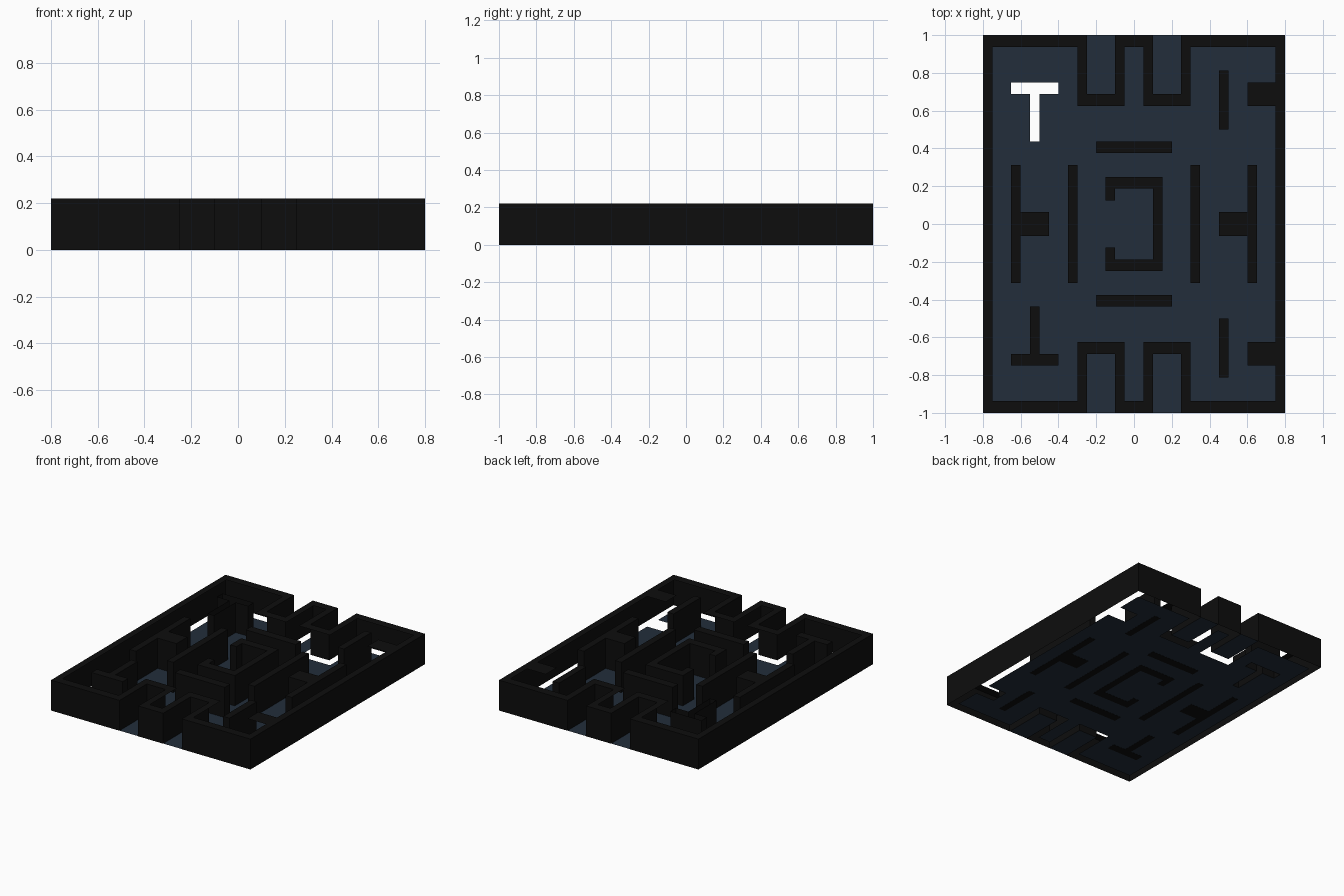
import bpy, bmesh

if "Cube" in bpy.data.objects:
    bpy.data.objects.remove(bpy.data.objects["Cube"])

H = 0.22            # wall height
CX, CY = 0.05, 0.0625   # maze cell size


def material(name, rgb):
    m = bpy.data.materials.new(name)
    m.diffuse_color = (*rgb, 1)
    m.use_nodes = True
    m.node_tree.nodes["Principled BSDF"].inputs["Base Color"].default_value = m.diffuse_color
    return m


BLACK = material("wall black", (0.004, 0.004, 0.004))
BLUE = material("floor dark blue", (0.016, 0.027, 0.043))


def finish(bm, name, mat):
    mesh = bpy.data.meshes.new(name)
    bm.to_mesh(mesh)
    bm.free()
    mesh.materials.append(mat)
    ob = bpy.data.objects.new(name, mesh)
    bpy.context.collection.objects.link(ob)
    return ob


def prism(bm, outline, caps=True):
    """Upright walls along an outline, optionally closed top and bottom."""
    low = [bm.verts.new((x, y, 0)) for x, y in outline]
    top = [bm.verts.new((x, y, H)) for x, y in outline]
    n = len(outline)
    for i in range(n):
        j = (i + 1) % n
        bm.faces.new((low[i], low[j], top[j], top[i]))
    if caps:
        bm.faces.new(top)
        bm.faces.new(low[::-1])
    bmesh.ops.recalc_face_normals(bm, faces=bm.faces)


def wall(name, outline, sx=1, sy=1, caps=True):
    bm = bmesh.new()
    prism(bm, [(x * sx, y * sy) for x, y in outline], caps)
    return finish(bm, name, BLACK)


def rect(x0, x1, y0, y1):
    return [(x0, y0), (x1, y0), (x1, y1), (x0, y1)]


# Rim: outside faces with notches, and tops; open underneath and towards the room
quarter = [(0.1, 1), (0.1, 0.6875), (0.25, 0.6875), (0.25, 1), (0.8, 1)]
back = [(-x, y) for x, y in quarter[::-1]] + quarter
perimeter = back + [(x, -y) for x, y in back[::-1]]
half_tops = [  # x0, x1, y0, y1 of the back right quarter
    (0, 0.05, 0.9375, 1), (0.05, 0.1, 0.625, 1), (0.1, 0.25, 0.625, 0.6875),
    (0.25, 0.3, 0.625, 1), (0.3, 0.75, 0.9375, 1), (0.75, 0.8, 0, 1)]
tops = [(sx, sy, r) for sx in (1, -1) for sy in (1, -1) for r in half_tops]
tops += [(1, sy, (0.6, 0.75, 0.625, 0.75)) for sy in (1, -1)]   # side blocks

bm = bmesh.new()
prism(bm, perimeter[::-1], caps=False)
for sx, sy, r in tops:
    f = bm.faces.new([bm.verts.new((x * sx, y * sy, H)) for x, y in rect(*r)])
    f.normal_update()
    if f.normal.z < 0:
        f.normal_flip()
finish(bm, "outer_rim", BLACK)

# Free-standing walls
tabbed = [(0.65, -0.3125), (0.65, 0.3125), (0.6, 0.3125), (0.6, 0.0625),
          (0.45, 0.0625), (0.45, -0.0625), (0.6, -0.0625), (0.6, -0.3125)]
for side, sx in (("right", 1), ("left", -1)):
    wall("tabbed_wall_" + side, tabbed, sx)
    wall("long_wall_" + side, rect(0.3, 0.35, -0.3125, 0.3125), sx)

tee = [(-0.65, 0.75), (-0.65, 0.6875), (-0.55, 0.6875), (-0.55, 0.4375),
       (-0.5, 0.4375), (-0.5, 0.6875), (-0.4, 0.6875), (-0.4, 0.75)]
for side, sy in (("back", 1), ("front", -1)):
    wall("cross_wall_" + side, rect(-0.2, 0.2, 0.375, 0.4375), 1, sy)
    wall("short_wall_" + side, rect(0.45, 0.5, 0.5, 0.8125), 1, sy)
    # the back tee is an open shaft
    wall("tee_wall_" + side, tee, 1, sy, caps=(sy < 0))

# Centre pen with an opening on the left
pen_half = [(-0.1, 0.125), (-0.15, 0.125), (-0.15, 0.25), (0.15, 0.25)]
pen_in = [(0.1, 0.1875), (-0.1, 0.1875)]
pen = (pen_half + [(x, -y) for x, y in pen_half[::-1]]
       + [(x, -y) for x, y in pen_in[::-1]] + pen_in)
wall("centre_pen", pen)

# Floor: cells everywhere except under the rim and inside the open tee
holes = [(min(r[0] * sx, r[1] * sx), max(r[0] * sx, r[1] * sx),
          min(r[2] * sy, r[3] * sy), max(r[2] * sy, r[3] * sy)) for sx, sy, r in tops]
holes += [(-0.65, -0.4, 0.6875, 0.75), (-0.55, -0.5, 0.4375, 0.6875)]
bm = bmesh.new()
for i in range(32):
    for j in range(32):
        x, y = -0.8 + i * CX, -1 + j * CY
        mx, my = x + CX / 2, y + CY / 2
        if not any(a < mx < b and c < my < d for a, b, c, d in holes):
            bm.faces.new([bm.verts.new((px, py, 0.001))
                          for px, py in rect(x, x + CX, y, y + CY)])
bmesh.ops.remove_doubles(bm, verts=bm.verts, dist=0.0005)
finish(bm, "floor", BLUE)
